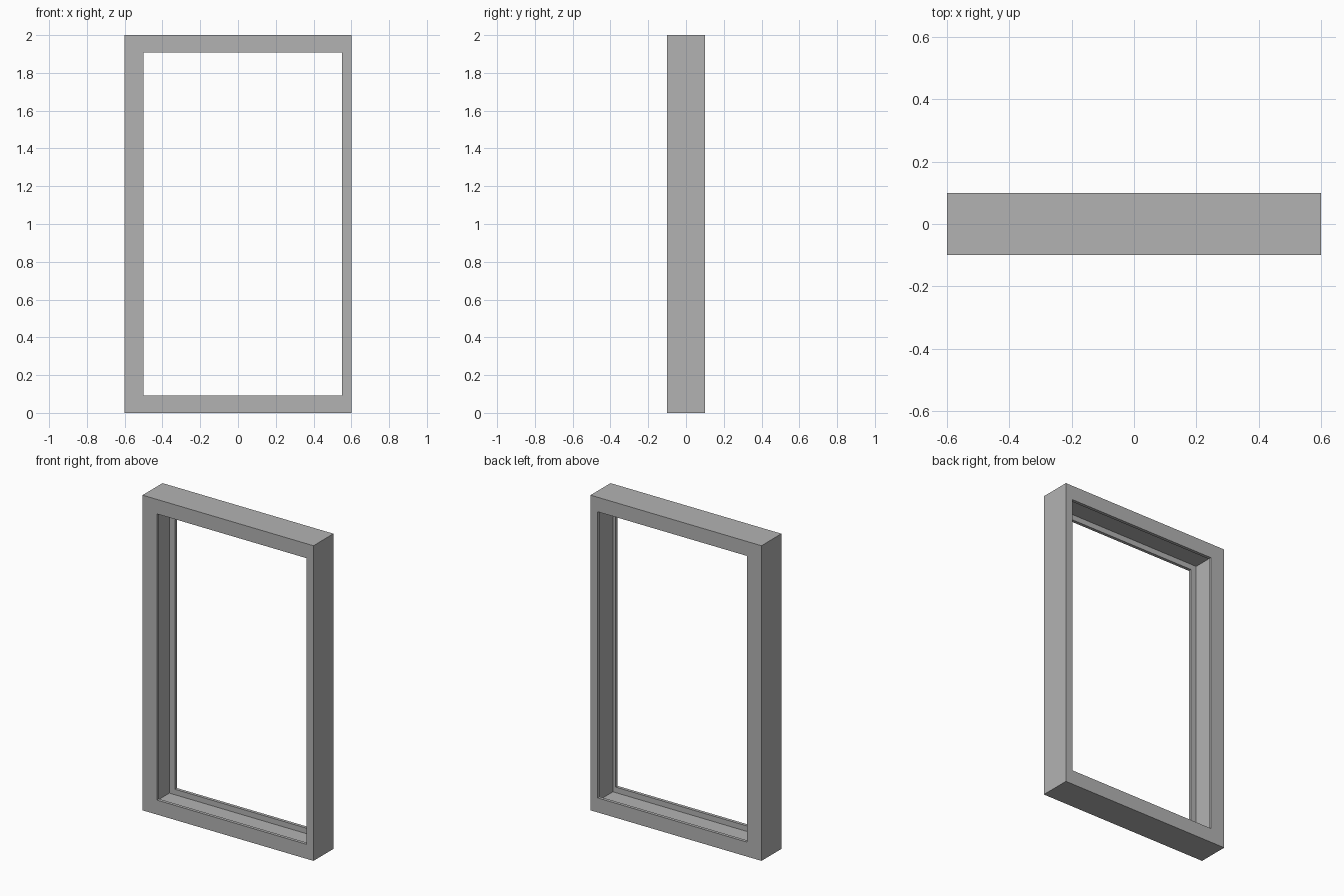
import bpy
import bmesh

cube = bpy.data.objects.get("Cube")
if cube:
    bpy.data.objects.remove(cube, do_unlink=True)

# Overall size and member widths
HALF_W, HALF_D, HEIGHT = 0.6, 0.1, 2.0
LEFT, RIGHT, RAIL = 0.05, 0.1, 0.092    # +x jamb, -x jamb, sill and head
LIP = 0.08                              # y where the lips meet the groove
GROOVE = 0.62                           # groove floor as a share of the width

# Cross-section of the frame: (share of member width, y)
profile = [(0, -HALF_D), (1, -HALF_D), (1, -LIP), (GROOVE, -LIP),
           (GROOVE, LIP), (1, LIP), (1, HALF_D), (0, HALF_D)]


def ring(bm, share, y):
    """Rectangle inset from the outer edge by a share of each member."""
    x0, x1 = -HALF_W + share * RIGHT, HALF_W - share * LEFT
    z0, z1 = share * RAIL, HEIGHT - share * RAIL
    return [bm.verts.new((x, y, z))
            for x, z in ((x0, z0), (x1, z0), (x1, z1), (x0, z1))]


# Flat grey paint
grey = bpy.data.materials.new("grey paint")
colour = (0.45, 0.45, 0.45, 1)
grey.use_nodes = True
grey.diffuse_color = colour
grey.node_tree.nodes["Principled BSDF"].inputs["Base Color"].default_value = colour

# Frame: the cross-section carried around the opening
bm = bmesh.new()
rings = [ring(bm, *point) for point in profile]
for a, b in zip(rings, rings[1:] + rings[:1]):
    for i in range(4):
        j = (i + 1) % 4
        bm.faces.new((a[i], a[j], b[j], b[i]))
bmesh.ops.recalc_face_normals(bm, faces=bm.faces)
mesh = bpy.data.meshes.new("grooved_frame")
bm.to_mesh(mesh)
bm.free()
mesh.materials.append(grey)
frame = bpy.data.objects.new("grooved_frame", mesh)
bpy.context.collection.objects.link(frame)
